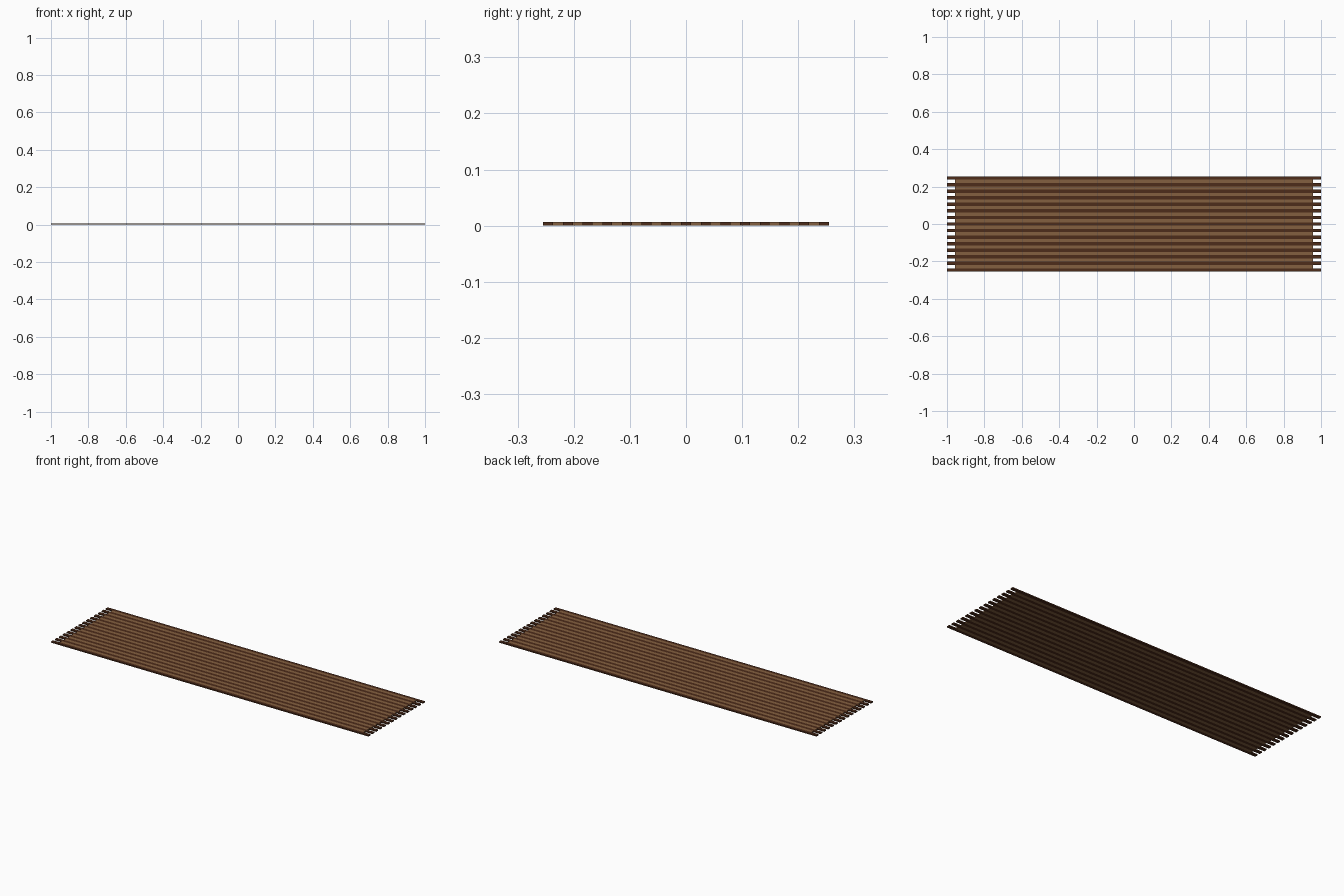
import bpy

if "Cube" in bpy.data.objects:
    bpy.data.objects.remove(bpy.data.objects["Cube"])

COUNT = 29            # alternating long dark and short light slats
WIDTH = 0.01755
THICK = 0.007


def material(name, color):
    m = bpy.data.materials.new(name)
    m.diffuse_color = color
    m.use_nodes = True
    m.node_tree.nodes["Principled BSDF"].inputs["Base Color"].default_value = m.diffuse_color
    return m


dark = material("dark_wood", (0.075, 0.025, 0.010, 1))
light = material("light_wood", (0.23, 0.115, 0.05, 1))


def slat(name, y, length, mat):
    bpy.ops.mesh.primitive_cube_add(size=1, location=(0, y, THICK / 2))
    ob = bpy.context.object
    ob.name = name
    ob.scale = (length, WIDTH, THICK)
    bpy.ops.object.transform_apply(location=False, rotation=False, scale=True)
    ob.data.materials.append(mat)


# Slats side by side, the dark ones projecting at both ends
for i in range(COUNT):
    y = (i - (COUNT - 1) / 2) * WIDTH
    if i % 2 == 0:
        slat(f"long_slat_{i // 2 + 1}", y, 2.0, dark)
    else:
        slat(f"short_slat_{i // 2 + 1}", y, 1.914, light)
